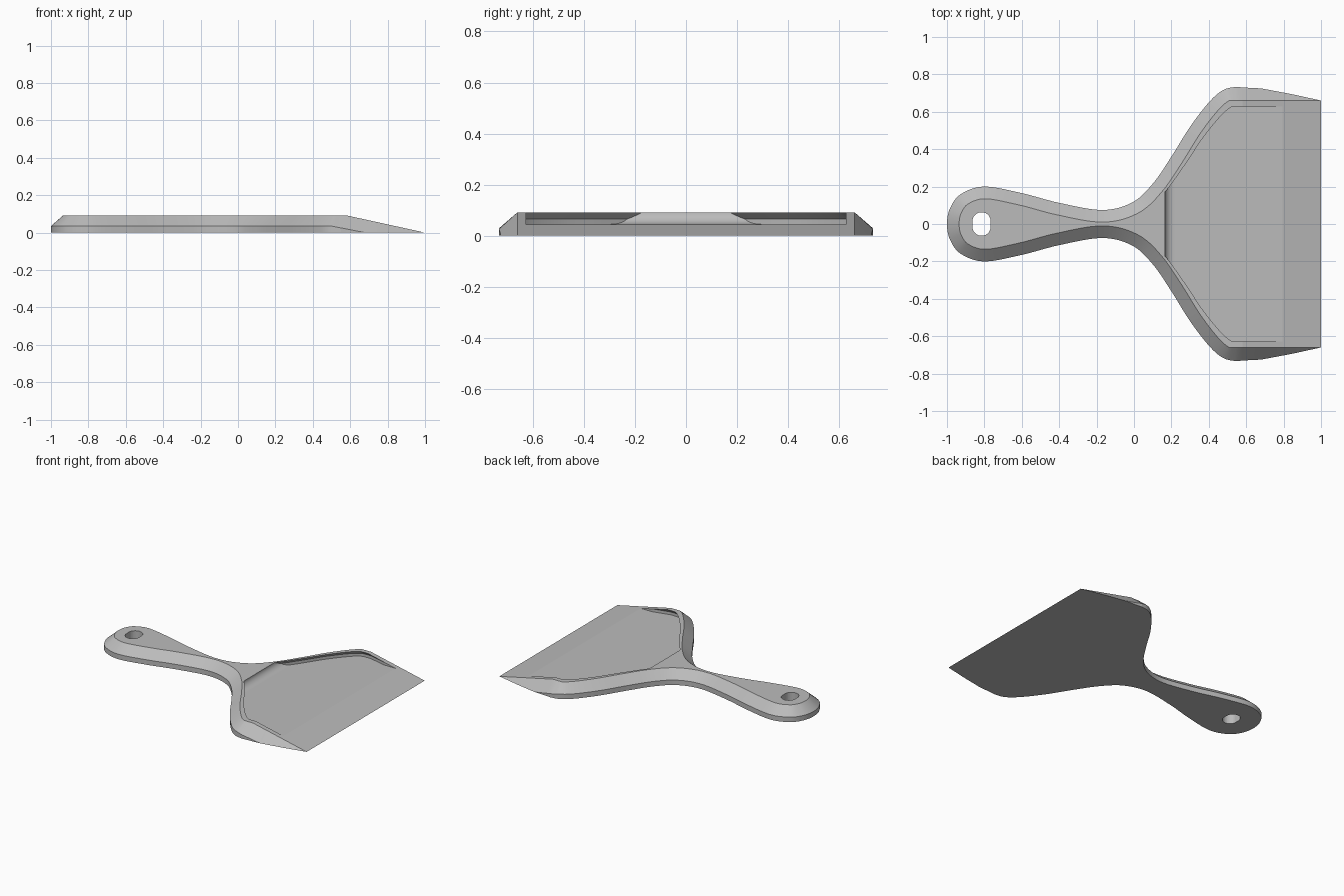
import bpy, bmesh, math
from mathutils import Vector

if "Cube" in bpy.data.objects:
    bpy.data.objects.remove(bpy.data.objects["Cube"])

TOP, FLOOR, SIDE, BEND = 0.092, 0.045, 0.66, 0.58
EPS = 1e-5

# One plain grey plastic
grey = bpy.data.materials.new("grey_plastic")
grey.use_nodes = True
colour = (0.5, 0.5, 0.5, 1)
grey.diffuse_color = colour
grey.node_tree.nodes["Principled BSDF"].inputs["Base Color"].default_value = colour


def lerp(a, b, t):
    return a + (b - a) * max(0, min(1, t))


def top_z(x):
    """Height of the rim: level, then sloping down to the front lip."""
    return lerp(TOP, 0, (x - BEND) / (1 - BEND))


def side_z(x):
    """Height of the upright edge below the chamfer."""
    return lerp(0.035, 0, (x - 0.5) / 0.18)


def spline(points, steps=8):
    """Smooth curve through the points, mirrored at its start."""
    p = [Vector(q) for q in points]
    p = [Vector((p[1].x, -p[1].y))] + p + [p[-1] + Vector((0.1, 0))]
    out = []
    for a, b, c, d in zip(p, p[1:], p[2:], p[3:]):
        for i in range(steps):
            t = i / steps
            out.append(0.5 * (2 * b + (c - a) * t + (2 * a - 5 * b + 4 * c - d) * t * t
                              + (3 * b - a - 3 * c + d) * t ** 3))
    return out + [p[-2]]


def inset(curve, distance):
    """Move a half outline inwards; distance is a function of x."""
    out = []
    for i, q in enumerate(curve):
        t = curve[min(i + 1, len(curve) - 1)] - curve[max(i - 1, 0)]
        if i == 0:
            t = Vector((0, 1))
        t.normalize()
        out.append(q + Vector((t.y, -t.x)) * distance(q.x))
    return out


def width_at(curve, x):
    for a, b in zip(curve, curve[1:]):
        if a.x <= x <= b.x and b.x > 0:
            return lerp(a.y, b.y, (x - a.x) / max(b.x - a.x, EPS))
    return curve[-1].y


bm = bmesh.new()


def skin(rings, closed=False):
    """Join neighbouring rows of points with quads."""
    rows = [[bm.verts.new(v) for v in ring] for ring in rings]
    n = len(rows[0])
    for a, b in zip(rows, rows[1:]):
        for i in range(n if closed else n - 1):
            j = (i + 1) % n
            bm.faces.new((a[i], a[j], b[j], b[i]))


def link(a, b):
    """Add an edge between the vertices nearest to two places."""
    ends = [min(bm.verts, key=lambda v: (v.co - Vector(p)).length) for p in (a, b)]
    bm.edges.new(ends)


def fill(rule):
    """Close the open edges whose two ends both obey the rule."""
    edges = [e for e in bm.edges if len(e.link_faces) < 2 and all(rule(v.co) for v in e.verts)]
    bmesh.ops.triangle_fill(bm, use_beauty=True, edges=edges, normal=(0, 0, 1))


# Half outline from the grip end to the widest point of the pan, then to the lip
curve = spline([(-1, 0), (-0.983, 0.085), (-0.925, 0.16), (-0.8, 0.2), (-0.6, 0.165),
                (-0.4, 0.113), (-0.17, 0.075), (-0.01, 0.115), (0.1, 0.215), (0.2, 0.36),
                (0.3, 0.52), (0.4, 0.65), (0.475, 0.715), (0.55, 0.733)])
rim = [Vector((q.x, min(q.y, SIDE))) for q in inset(curve, lambda x: 0.065)]
outer = curve + [Vector(q) for q in ((BEND, 0.73), (0.68, 0.725), (0.84, 0.695), (1, SIDE))]
rim += [Vector((q.x, SIDE)) for q in outer[len(curve):]]

# Upright edge and chamfer on both sides
for s in (1, -1):
    skin([[(q.x, s * q.y, z(q.x)) for q in ring]
          for ring, z in ((outer, lambda x: 0), (outer, side_z), (rim, top_z))])


# Pan cavity: curved ramp from the handle, flat floor, overhanging rim
def rim_gap(x):
    return lerp(0.078, 0.103, (x - 0.1) / 0.4)


lip = inset(curve, rim_gap)
under = inset(curve, lambda x: rim_gap(x) - 0.03)
floor_end = BEND + (1 - BEND) * (1 - FLOOR / TOP)
stations = []
for i in range(11):
    a = math.pi / 2 * i / 10
    stations.append((0.22 - 0.054 * math.cos(a), TOP - (TOP - FLOOR) * math.sin(a)))
stations += [(0.22 + 0.02 * i, FLOOR) for i in range(1, 18)]
stations += [(x, FLOOR) for x in (BEND, 0.64, 0.703, floor_end)]
sections = []
for x, z in stations:
    t = top_z(x)
    w = min(width_at(lip, x), 0.627)
    low = lerp(w, min(width_at(under, x), 0.657), min(t - 0.065, t - z) / 0.027)
    mid = min(max(0.065, z), t)
    half = [(w, t), (low, mid), (low, z)]
    sections.append([(x, y, h) for y, h in half] + [(x, -y, h) for y, h in reversed(half)])
skin(sections)

# Hanging hole: a short rounded slot through the grip
slot = []
for i in range(32):
    a = math.tau * (i + 0.5) / 32
    slot.append((-0.815 + 0.049 * math.cos(a),
                 0.049 * math.sin(a) + math.copysign(0.014, math.sin(a))))
skin([[(x, y, z) for x, y in slot] for z in (0, TOP)], closed=True)

# Close the underside, the level top and the sloping front
bmesh.ops.remove_doubles(bm, verts=bm.verts, dist=EPS)
link((1, SIDE, 0), (1, -SIDE, 0))
for s in (1, -1):
    link((BEND, s * SIDE, TOP), (BEND, s * 0.627, TOP))
fill(lambda c: c.z < EPS)
fill(lambda c: c.z > TOP - EPS)
fill(lambda c: c.x > BEND - EPS and abs(c.z - top_z(c.x)) < EPS)
bmesh.ops.recalc_face_normals(bm, faces=bm.faces)
if bm.calc_volume(signed=True) < 0:
    bmesh.ops.reverse_faces(bm, faces=bm.faces)

mesh = bpy.data.meshes.new("dustpan")
bm.to_mesh(mesh)
bm.free()
mesh.materials.append(grey)
dustpan = bpy.data.objects.new("dustpan", mesh)
bpy.context.collection.objects.link(dustpan)
bpy.ops.object.select_all(action="DESELECT")
bpy.context.view_layer.objects.active = dustpan
dustpan.select_set(True)
bpy.ops.object.shade_smooth_by_angle(angle=math.radians(11))
